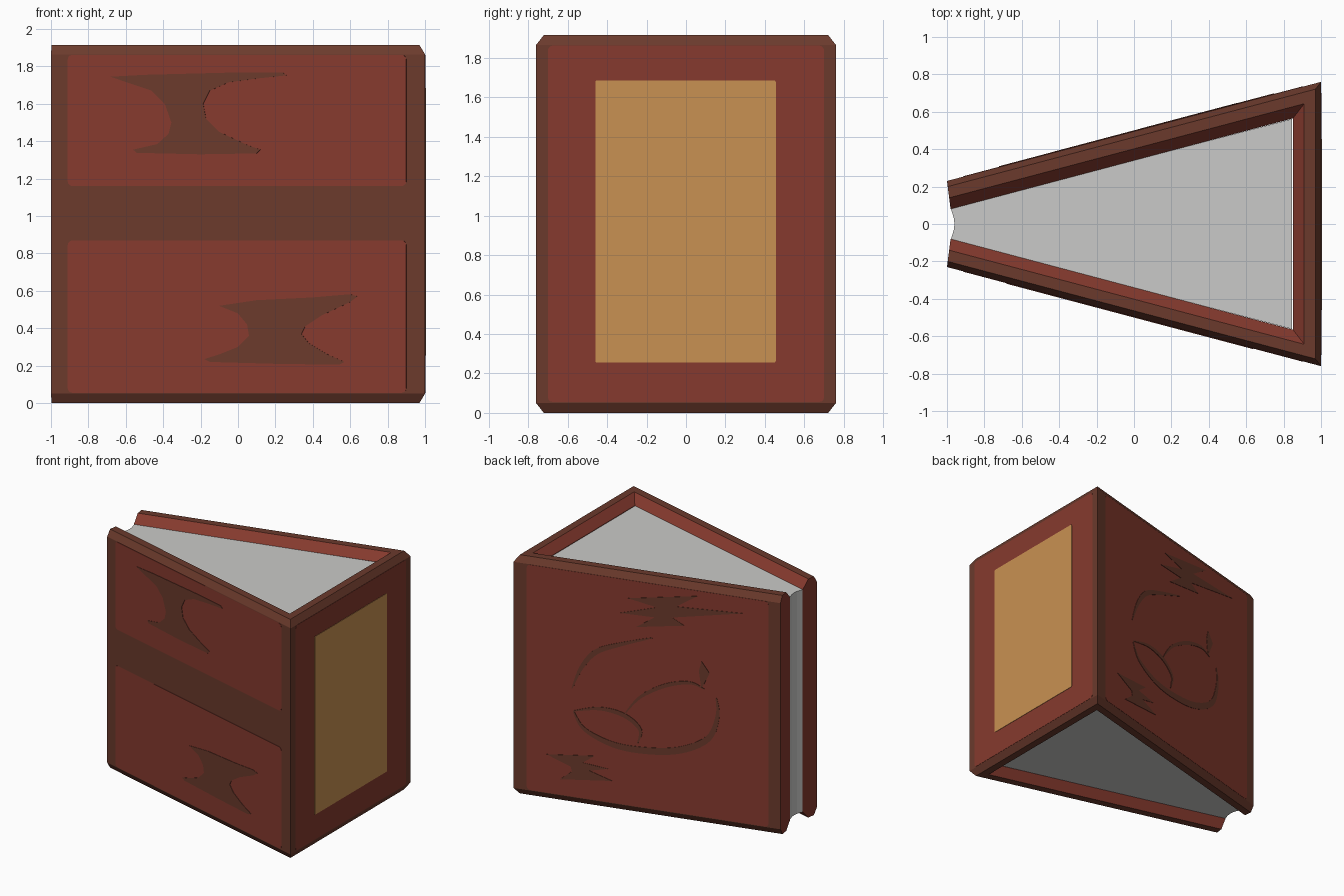
import bpy, bmesh, math
from mathutils import Vector

if "Cube" in bpy.data.objects:
    bpy.data.objects.remove(bpy.data.objects["Cube"])


def material(name, r, g, b):
    lin = [((c / 255 + 0.055) / 1.055) ** 2.4 for c in (r, g, b)]
    m = bpy.data.materials.new(name)
    m.diffuse_color = (*lin, 1)
    m.use_nodes = True
    m.node_tree.nodes["Principled BSDF"].inputs["Base Color"].default_value = m.diffuse_color
    return m


BROWN = material("dark brown leather", 107, 58, 44)
RED = material("red leather", 134, 58, 46)
GOLD = material("gold label", 201, 145, 82)
PAPER = material("grey paper", 202, 202, 200)


def finish(bm, name, mats):
    bmesh.ops.recalc_face_normals(bm, faces=bm.faces[:])
    mesh = bpy.data.meshes.new(name)
    bm.to_mesh(mesh)
    bm.free()
    for m in mats:
        mesh.materials.append(m)
    ob = bpy.data.objects.new(name, mesh)
    bpy.context.collection.objects.link(ob)
    return ob


def half_width(x):
    return 0.495 + 0.265 * x


SLANT = math.hypot(1, 0.265)


# Wraparound cover: one cross-section (inset, z) swept round the U shape
def u_path(o):
    pts = [(x, half_width(x) - o * SLANT) for x in (-1 + 0.13 * o, 1 - o)]
    return [(x, -y) for x, y in pts] + [(x, y) for x, y in reversed(pts)]


section = [(0, 0.05), (0, 1.865), (0.03, 1.915), (0.09, 1.915),
           (0.15, 1.85), (0.15, 0.065), (0.09, 0), (0.03, 0)]
bm = bmesh.new()
rows = [[bm.verts.new((x, y, z)) for x, y in u_path(o)] for o, z in section]
for i, row in enumerate(rows):
    nxt = rows[(i + 1) % len(rows)]
    for j in range(3):
        f = bm.faces.new((row[j], row[j + 1], nxt[j + 1], nxt[j]))
        f.material_index = 1 if i in (3, 4, 5) else 0
for j in (0, 3):
    bm.faces.new([row[j] for row in rows]).material_index = 1
finish(bm, "cover", [BROWN, RED])

# Page block with a hollow fore-edge
bm = bmesh.new()
edge = [(-0.98, 0.085), (-0.972, 0.06), (-0.963, 0.03), (-0.96, 0)]
right = (0.845, half_width(0.845) - 0.152 * SLANT)
outline = ([right] + edge + [(x, -y) for x, y in edge[-2::-1]]
           + [(right[0], -right[1])])
face = bm.faces.new([bm.verts.new((x, y, 0.065)) for x, y in outline])
top = bmesh.ops.extrude_face_region(bm, geom=[face])["geom"]
for v in top:
    if isinstance(v, bmesh.types.BMVert):
        v.co.z = 1.85
finish(bm, "pages", [PAPER])


# Thin plates laid on the front, back or spine
def place(side, a, z, lift):
    if side == "spine":
        return (1 + lift, a, z)
    s = -1 if side == "front" else 1
    return (a - 0.256 * lift, s * (half_width(a) + 0.966 * lift), z)


def add_plate(bm, side, pts, lift):
    low = [bm.verts.new(place(side, a, z, -0.002)) for a, z in pts]
    top = [bm.verts.new(place(side, a, z, lift)) for a, z in pts]
    bm.faces.new(top)
    bm.faces.new(low[::-1])
    for i in range(len(pts)):
        k = (i + 1) % len(pts)
        bm.faces.new((low[i], low[k], top[k], top[i]))


def plate(name, side, pts, mat, lift):
    bm = bmesh.new()
    add_plate(bm, side, pts, lift)
    finish(bm, name, [mat])


def rounded(a0, a1, z0, z1, r=0.025):
    pts = []
    corners = [(a1 - r, z1 - r), (a0 + r, z1 - r), (a0 + r, z0 + r), (a1 - r, z0 + r)]
    for q, (ca, cz) in enumerate(corners):
        for k in range(4):
            t = math.radians(90 * q + 30 * k)
            pts.append((ca + r * math.cos(t), cz + r * math.sin(t)))
    return pts


plate("front_lower_panel", "front", rounded(-0.91, 0.9, 0.055, 0.87), RED, 0.002)
plate("front_upper_panel", "front", rounded(-0.91, 0.9, 1.16, 1.862), RED, 0.002)
plate("back_panel", "back", rounded(-0.91, 0.9, 0.055, 1.862), RED, 0.002)
plate("spine_panel", "spine", rounded(-0.7, 0.7, 0.055, 1.862), RED, 0.002)
plate("spine_label", "spine", rounded(-0.46, 0.455, 0.255, 1.685, 0.008), GOLD, 0.005)

# Hourglass ornaments
plate("front_upper_ornament", "front", [
    (-.68, 1.745), (-.5, 1.755), (0, 1.768), (.24, 1.768), (.26, 1.752), (.1, 1.735),
    (-.05, 1.715), (-.15, 1.67), (-.185, 1.6), (-.17, 1.52), (-.1, 1.45), (.05, 1.38),
    (.12, 1.355), (.1, 1.335), (-.2, 1.33), (-.54, 1.338), (-.56, 1.355), (-.43, 1.385),
    (-.37, 1.44), (-.355, 1.5), (-.39, 1.6), (-.46, 1.67), (-.58, 1.71)], BROWN, 0.005)
plate("front_lower_ornament", "front", [
    (-.1, .52), (.1, .55), (.4, .565), (.6, .582), (.64, .57), (.6, .54), (.45, .47),
    (.36, .41), (.34, .37), (.38, .32), (.48, .26), (.57, .22), (.54, .205), (.2, .21),
    (-.15, .22), (-.18, .235), (-.1, .26), (0, .3), (.06, .36), (.05, .42), (0, .48)],
    BROWN, 0.005)
plate("back_upper_ornament", "back", [
    (.14, 1.717), (-.38, 1.82), (-.22, 1.71), (-.72, 1.738), (-.19, 1.617),
    (-.28, 1.567), (.08, 1.496), (-.06, 1.597), (.2, 1.589), (-.075, 1.679)], BROWN, 0.005)
plate("back_lower_ornament", "back", [
    (.75, .363), (.39, .41), (.48, .341), (.29, .323), (.43, .285), (.26, .231),
    (.65, .18), (.56, .257), (.57, .295)], BROWN, 0.005)


# Tapered curved strokes of the back emblem
def smooth(pts, n=5):
    p = [Vector(q) for q in (pts[0], *pts, pts[-1])]
    out = []
    for a, b, c, d in zip(p, p[1:], p[2:], p[3:]):
        for k in range(n):
            t = k / n
            out.append(0.5 * (2 * b + (c - a) * t + (2 * a - 5 * b + 4 * c - d) * t * t
                              + (3 * b - a - 3 * c + d) * t ** 3))
    return out + [p[-1]]


def stroke(name, pts, width, lift):
    path = smooth(pts)
    last = len(path) - 1
    left, right = [], []
    for i, p in enumerate(path):
        d = (path[min(i + 1, last)] - path[max(i - 1, 0)]).normalized()
        w = width / 2 * (0.15 + 0.85 * math.sin(math.pi * i / last))
        n = Vector((-d.y, d.x)) * w
        left.append(tuple(p + n))
        right.append(tuple(p - n))
    plate(name, "back", left + right[::-1], BROWN, lift)


stroke("emblem_upper_arc", [(.56, .923), (.49, 1.102), (.38, 1.246), (.2, 1.335), (-.04, 1.428)], .04, .005)
stroke("emblem_body_top", [(.17, .778), (.05, .938), (-.14, 1.062), (-.32, 1.114), (-.43, 1.082)], .03, .0055)
stroke("emblem_body_base", [(-.52, 1.025), (-.53, .883), (-.46, .69), (-.25, .563),
                            (.015, .515), (.26, .525), (.47, .613), (.55, .744)], .055, .005)
stroke("emblem_leaf", [(.55, .744), (.35, .796), (.165, .77), (.05, .676), (.07, .563)], .035, .006)
plate("emblem_tip", "back", [(-.41, 1.302), (-.47, 1.215), (-.41, 1.08), (-.39, 1.22)], BROWN, .005)
